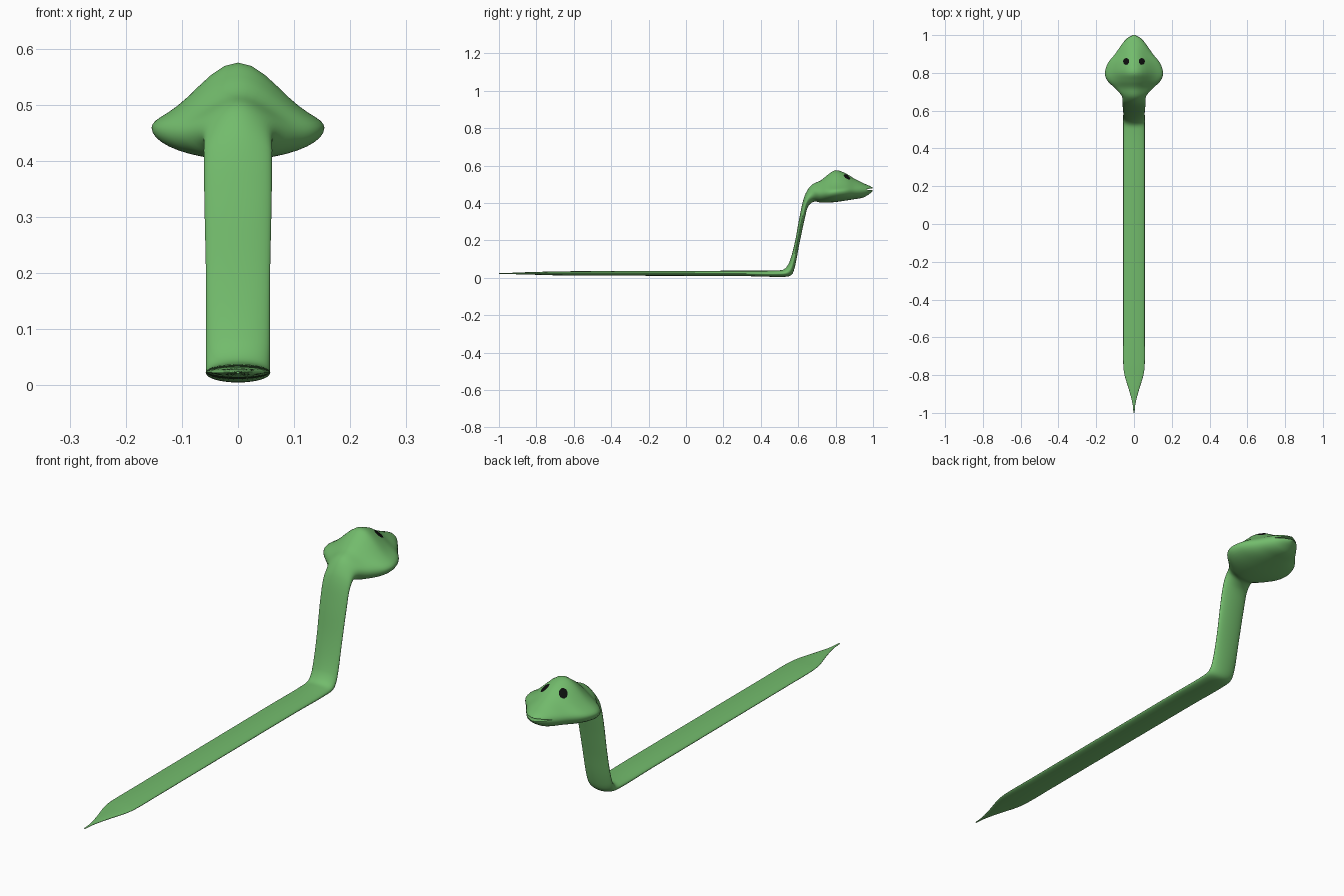
import bpy, bmesh
from math import sin, cos, pi
from mathutils import Vector

if "Cube" in bpy.data.objects:
    bpy.data.objects.remove(bpy.data.objects["Cube"])


def material(name, rgb):
    m = bpy.data.materials.new(name)
    m.diffuse_color = (*rgb, 1)
    m.use_nodes = True
    m.node_tree.nodes["Principled BSDF"].inputs["Base Color"].default_value = m.diffuse_color
    return m


def make_object(name, bm, mat=None):
    bmesh.ops.recalc_face_normals(bm, faces=bm.faces)
    mesh = bpy.data.meshes.new(name)
    bm.to_mesh(mesh)
    bm.free()
    ob = bpy.data.objects.new(name, mesh)
    bpy.context.collection.objects.link(ob)
    if mat:
        mesh.materials.append(mat)
    return ob


green = material("snake_green", (0.17, 0.5, 0.15))
black = material("eye_black", (0.004, 0.004, 0.004))

# Stations: top y, top z, bottom y, bottom z, half width, height share of widest line
STATIONS = [
    (-1.0, .025, -1.0, .021, .003, .5), (-.95, .026, -.95, .020, .008, .5),
    (-.88, .029, -.88, .018, .026, .5), (-.80, .031, -.80, .016, .050, .5),
    (-.74, .033, -.74, .014, .057, .5), (-.60, .035, -.60, .012, .057, .5),
    (.30, .038, .30, .009, .057, .5), (.50, .040, .51, .005, .057, .5),
    (.53, .050, .56, .012, .057, .5), (.553, .085, .580, .050, .057, .5),
    (.582, .190, .606, .180, .057, .5), (.610, .340, .637, .325, .060, .5),
    (.635, .440, .655, .385, .061, .47), (.670, .495, .685, .407, .065, .45),
    (.720, .520, .72, .402, .102, .40), (.76, .552, .76, .402, .142, .35),
    (.80, .575, .80, .405, .154, .32), (.85, .560, .85, .412, .139, .34),
    (.90, .530, .90, .420, .100, .40), (.95, .505, .95, .430, .065, .48),
    (.982, .491, .982, .449, .038, .5), (1.0, .481, 1.0, .464, .007, .5),
]


def smooth_stations(table, steps):
    """Smooth curve through the stations, spaced by distance."""
    p = [Vector(s) for s in table]
    t = [0.0]
    for a, b in zip(p, p[1:]):
        t.append(t[-1] + (b - a).length)
    last = len(p) - 1
    m = []
    for i in range(len(p)):
        a, b = max(i - 1, 0), min(i + 1, last)
        m.append((p[b] - p[a]) / (t[b] - t[a]))
    out = []
    for i in range(last):
        d = t[i + 1] - t[i]
        for k in range(steps):
            u = k / steps
            out.append(p[i] * (2*u**3 - 3*u*u + 1) + m[i] * d * (u**3 - 2*u*u + u)
                       + p[i+1] * (3*u*u - 2*u**3) + m[i+1] * d * (u**3 - u*u))
    return out + [p[last]]


# Body, neck and head in one loft; the head sections are bell shaped on top
SIDES = 40
bm = bmesh.new()
rings = []
for ty, tz, by, bz, w, f in smooth_stations(STATIONS, 5):
    top, bottom = Vector((0, ty, tz)), Vector((0, by, bz))
    mid = bottom.lerp(top, f)
    bell = max(0, min(1, (.5 - f) / .18)) * .65
    ring = []
    for k in range(SIDES):
        a = 2 * pi * k / SIDES
        s = sin(a)
        if s > 0:
            v = mid + (top - mid) * ((1 - bell) * s + bell * s**6)
        else:
            v = mid + (bottom - mid) * -s
        ring.append(bm.verts.new(v + Vector((w * cos(a), 0, 0))))
    rings.append(ring)
for r, q in zip(rings, rings[1:]):
    for k in range(SIDES):
        j = (k + 1) % SIDES
        bm.faces.new((r[k], r[j], q[j], q[k]))
bm.faces.new(rings[0])
bm.faces.new(rings[-1])
body = make_object("snake_body", bm, green)

# Mouth slit cut with a thin wedge
bm = bmesh.new()
ends = [[bm.verts.new((x, y, z)) for y, z in ((.957, .472), (1.03, .464), (1.03, .484))]
        for x in (-.2, .2)]
for e in ends:
    bm.faces.new(e)
for k in range(3):
    j = (k + 1) % 3
    bm.faces.new((ends[0][k], ends[0][j], ends[1][j], ends[1][k]))
cutter = make_object("mouth_cutter", bm, green)
cutter.hide_render = True
cutter.hide_set(True)
cut = body.modifiers.new("mouth", 'BOOLEAN')
cut.operation = 'DIFFERENCE'
cut.solver = 'EXACT'
cut.object = cutter

bpy.context.view_layer.objects.active = body
body.select_set(True)
bpy.ops.object.modifier_apply(modifier=cut.name)
bpy.ops.object.shade_smooth_by_angle(angle=0.9)
bpy.data.objects.remove(cutter)

# Eyes: small black patches laid on the head surface
for side, name in ((-1, "eye_left"), (1, "eye_right")):
    bm = bmesh.new()
    bmesh.ops.create_circle(bm, cap_ends=True, cap_tris=True, segments=12, radius=1)
    for v in bm.verts:
        x, y = side * .041 + v.co.x * .016, .86 + v.co.y * .018
        hit, loc, normal, _ = body.ray_cast(Vector((x, y, 2)), Vector((0, 0, -1)))
        v.co = loc + normal * .0015
    make_object(name, bm, black)
